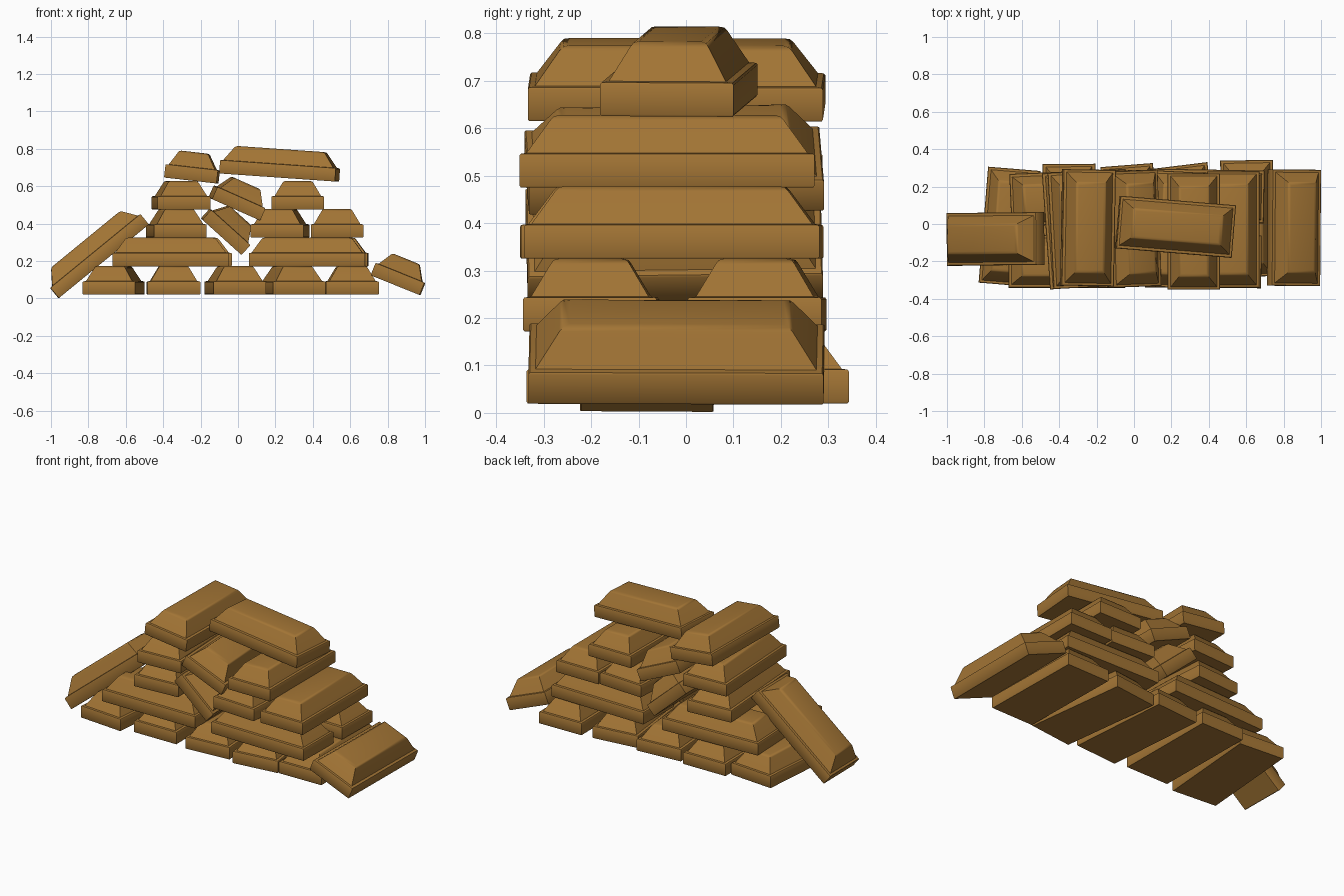
import bpy
import bmesh
from math import radians
from mathutils import Matrix

if "Cube" in bpy.data.objects:
    bpy.data.objects.remove(bpy.data.objects["Cube"])

gold = bpy.data.materials.new("dull_gold")
gold.diffuse_color = (0.36, 0.175, 0.035, 1)
gold.use_nodes = True
gold.node_tree.nodes["Principled BSDF"].inputs["Base Color"].default_value = gold.diffuse_color


def ingot_mesh():
    """Bar along y, resting on its origin: straight base, tapered top with softened rim."""
    # half width, half length, height of each ring
    rings = [(0.138, 0.308, 0.0), (0.141, 0.311, 0.004), (0.141, 0.311, 0.067),
             (0.138, 0.308, 0.071), (0.124, 0.296, 0.073), (0.083, 0.246, 0.142),
             (0.077, 0.238, 0.150), (0.066, 0.225, 0.153)]
    bm = bmesh.new()
    loops = [[bm.verts.new((sx * w, sy * l, z))
              for sx, sy in ((-1, -1), (1, -1), (1, 1), (-1, 1))] for w, l, z in rings]
    for a, b in zip(loops, loops[1:]):
        for i in range(4):
            j = (i + 1) % 4
            bm.faces.new((a[i], a[j], b[j], b[i]))
    bm.faces.new(loops[0][::-1])
    bm.faces.new(loops[-1])
    me = bpy.data.meshes.new("ingot")
    bm.to_mesh(me)
    bm.free()
    me.materials.append(gold)
    return me


mesh = ingot_mesh()


def ingot(name, x, y, z, yaw=0, tilt=0):
    """yaw turns the bar on the floor, tilt lowers its +x side."""
    ob = bpy.data.objects.new(name, mesh)
    ob.matrix_world = (Matrix.Translation((x, y, z))
                       @ Matrix.Rotation(radians(tilt), 4, 'Y')
                       @ Matrix.Rotation(radians(yaw), 4, 'Z'))
    bpy.context.collection.objects.link(ob)
    return ob


# Stacked rows: height, then (x, y, yaw) of each bar
rows = [
    (0.02, [(-0.665, -0.015, -4.7), (-0.345, 0.01, 0.5), (-0.015, 0.005, 4.5),
            (0.29, 0.005, 7), (0.607, 0.03, 1)]),
    (0.172, [(-0.36, -0.20, 90), (-0.35, 0.14, 92.5), (0.37, -0.20, 89.5), (0.385, 0.15, 89)]),
    (0.325, [(-0.33, -0.03, 4), (0.225, -0.03, -3), (0.53, -0.03, 0)]),
    (0.475, [(-0.305, -0.03, 3), (0.32, -0.04, 0)]),
]
for r, (z, bars) in enumerate(rows, 1):
    for i, (x, y, yaw) in enumerate(bars, 1):
        ingot(f"ingot_row{r}_{i}", x, y, z, yaw)

# Tilted bars on top, leaning on the sides and fallen in the gap
ingot("top_left_ingot", -0.25, -0.02, 0.63, -1, 6.5)
ingot("top_right_ingot", 0.22, -0.015, 0.646, 85.3, 4)
ingot("leaning_left_ingot", -0.718, -0.08, 0.198, 90.5, -39.3)
ingot("leaning_right_ingot", 0.842, -0.02, 0.07, -0.5, 22)
ingot("fallen_upper_ingot", -0.02, -0.025, 0.478, 2, 24)
ingot("fallen_lower_ingot", -0.09, -0.025, 0.33, 1, 42)

# Soft rims, crisp main edges
for ob in bpy.context.scene.objects:
    ob.select_set(True)
bpy.context.view_layer.objects.active = bpy.data.objects["top_left_ingot"]
bpy.ops.object.shade_smooth_by_angle(angle=radians(40))
